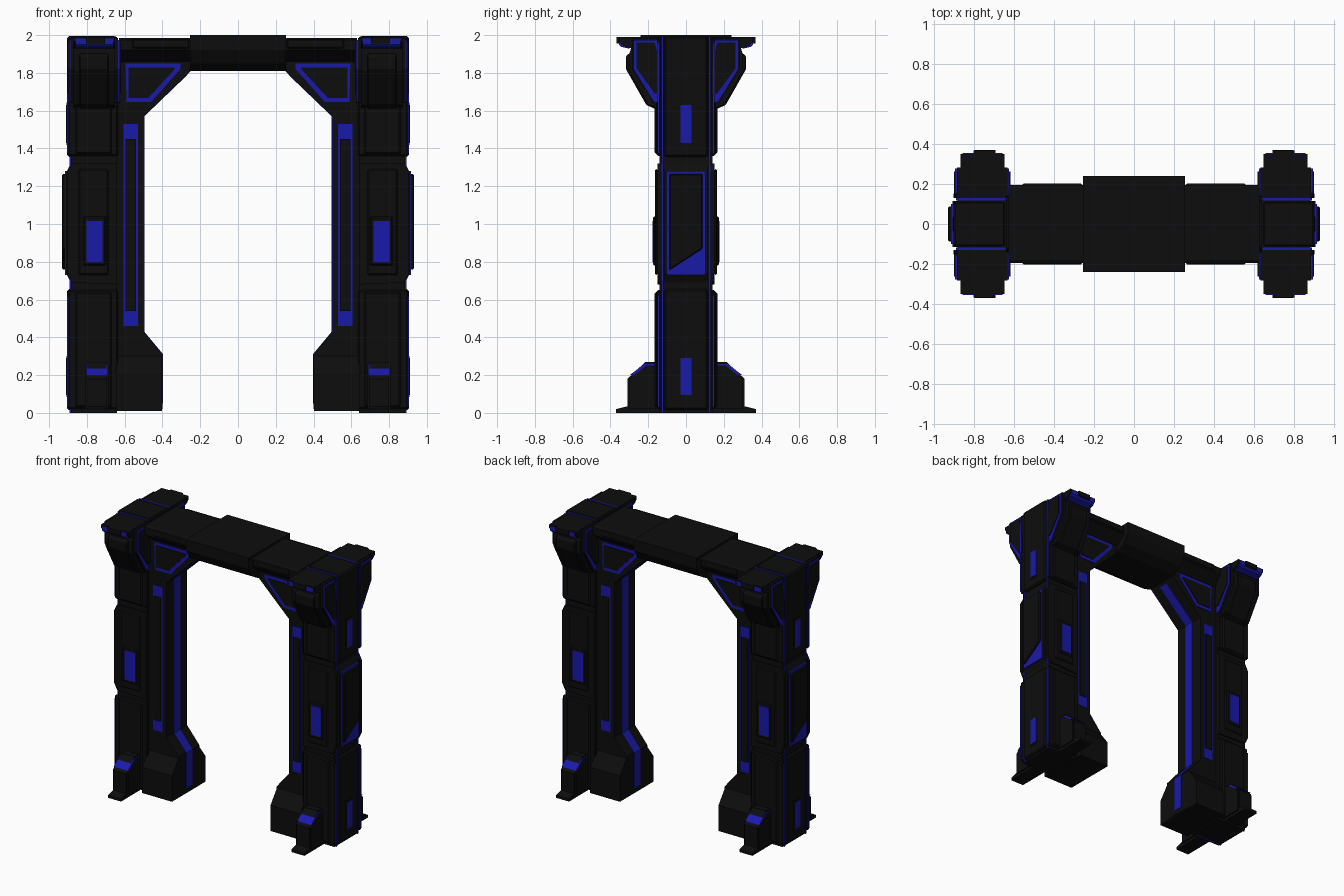
import bpy, bmesh, math


def material(name, rgb):
    m = bpy.data.materials.new(name)
    m.diffuse_color = (*rgb, 1)
    return m


DARK = material("dark_metal", (0.004, 0.004, 0.004))
BLUE = material("blue_glow", (0.01, 0.01, 0.4))


def prism(name, pts, axis, lo, hi, mat=DARK, mirror="X", bevel=0.0):
    """Extrude a profile along an axis: x -> (y,z), y -> (x,z), z -> (x,y)."""
    place = {"x": lambda a, b: (lo, a, b),
             "y": lambda a, b: (a, lo, b),
             "z": lambda a, b: (a, b, lo)}[axis]
    bm = bmesh.new()
    face = bm.faces.new([bm.verts.new(place(a, b)) for a, b in pts])
    ext = bmesh.ops.extrude_face_region(bm, geom=[face])
    moved = [g for g in ext["geom"] if isinstance(g, bmesh.types.BMVert)]
    vec = [0, 0, 0]
    vec["xyz".index(axis)] = hi - lo
    bmesh.ops.translate(bm, verts=moved, vec=vec)
    bmesh.ops.recalc_face_normals(bm, faces=bm.faces)
    mesh = bpy.data.meshes.new(name)
    bm.to_mesh(mesh)
    bm.free()
    mesh.materials.append(mat)
    ob = bpy.data.objects.new(name, mesh)
    bpy.context.collection.objects.link(ob)
    if bevel:
        b = ob.modifiers.new("bevel", "BEVEL")
        b.width, b.segments = bevel, 1
    if mirror in ("X", "XY", "Y"):
        m = ob.modifiers.new("mirror", "MIRROR")
        m.use_axis = ("X" in mirror, "Y" in mirror, False)
        m.use_mirror_merge = False
    if mirror == "ROT":  # half-turn copy for the other pillar
        twin = ob.copy()
        twin.name = name + "_other_side"
        twin.rotation_euler.z = math.pi
        bpy.context.collection.objects.link(twin)
    return ob


def box(name, x, y, z, mat=DARK, mirror="X", bevel=0.0):
    pts = [(x[0], z[0]), (x[1], z[0]), (x[1], z[1]), (x[0], z[1])]
    return prism(name, pts, "y", y[0], y[1], mat, mirror, bevel)


def sym(half):
    """Close a half profile by reflecting its first coordinate."""
    return half + [(-a, b) for a, b in reversed(half)]


# Pillar core, glowing seams and outer spine
box("pillar_core", (0.64, 0.885), (-0.14, 0.14), (0, 1.99))
box("pillar_seam", (0.645, 0.893), (0.118, 0.13), (0, 1.993), BLUE, "XY")
box("spine_lower", (0.645, 0.905), (-0.116, 0.116), (0.015, 0.655), bevel=0.01)
box("spine_upper", (0.645, 0.905), (-0.116, 0.116), (1.355, 1.995), bevel=0.01)
prism("spine_middle", [(0.645, 0.68), (0.885, 0.69), (0.91, 0.74), (0.91, 1.27),
                       (0.885, 1.32), (0.645, 1.32)], "y", -0.116, 0.116)

# Front and back slabs of the pillar with glowing edges
for label, z0, z1 in (("lower", 0.02, 0.65), ("upper", 1.36, 1.985)):
    box(f"slab_{label}", (0.635, 0.9), (0.13, 0.155), (z0, z1), DARK, "XY", 0.008)
    box(f"slab_edge_{label}", (0.66, 0.904), (0.143, 0.15), (z0 + 0.015, z1 - 0.03), BLUE, "XY")
    box(f"slab_panel_{label}", (0.67, 0.86), (0.15, 0.166), (z0 + 0.01, z1 - 0.01), DARK, "XY", 0.01)
prism("slab_middle", [(0.64, 0.68), (0.88, 0.69), (0.905, 0.74), (0.905, 1.27),
                      (0.88, 1.32), (0.64, 1.32)], "y", 0.13, 0.152, DARK, "XY")
box("middle_panel", (0.685, 0.845), (0.15, 0.165), (0.73, 1.29), DARK, "XY", 0.008)
box("window_frame", (0.70, 0.82), (0.16, 0.174), (0.78, 1.04), DARK, "XY", 0.008)
box("front_window", (0.718, 0.802), (0.16, 0.177), (0.80, 1.015), BLUE, "XY")

# Outer side: glowing back plate, clipped cover and two small windows
box("side_glow_plate", (0.9, 0.917), (-0.1, 0.1), (0.73, 1.28), BLUE)
prism("side_cover", [(-0.088, 0.755), (0.088, 0.87), (0.088, 1.265), (-0.088, 1.265)],
      "x", 0.9, 0.932, DARK, "ROT", 0.006)
for label, z0, z1 in (("lower", 0.095, 0.29), ("upper", 1.43, 1.63)):
    box(f"side_window_frame_{label}", (0.89, 0.908), (-0.04, 0.04), (z0 - 0.012, z1 + 0.012))
    box(f"side_window_{label}", (0.89, 0.911), (-0.03, 0.03), (z0, z1), BLUE)

# Flared wings at the pillar top
prism("wing_core", [(0.13, 1.6), (0.165, 1.61), (0.21, 1.63), (0.318, 1.82), (0.318, 1.89),
                    (0.29, 1.91), (0.29, 1.96), (0.13, 1.96)], "x", 0.685, 0.84, DARK, "XY", 0.006)
prism("wing_body", [(0.13, 1.6), (0.165, 1.62), (0.2, 1.63), (0.3, 1.81), (0.3, 1.9),
                    (0.28, 1.97), (0.13, 1.97)], "x", 0.65, 0.87, DARK, "XY")
prism("wing_glow", [(0.14, 1.64), (0.17, 1.645), (0.278, 1.82), (0.278, 1.975), (0.14, 1.975)],
      "x", 0.626, 0.896, BLUE, "XY")
prism("wing_cover", [(0.135, 1.69), (0.165, 1.69), (0.262, 1.825), (0.262, 1.962), (0.165, 1.962),
                     (0.135, 1.82)], "x", 0.62, 0.902, DARK, "XY")
prism("wing_face", [(0.14, 1.65), (0.175, 1.64), (0.284, 1.82), (0.284, 1.985), (0.14, 1.985)],
      "x", 0.635, 0.888, DARK, "XY")
prism("cap", [(0.13, 1.94), (0.29, 1.93), (0.335, 1.945), (0.352, 1.965), (0.352, 1.99),
              (0.13, 1.99)], "x", 0.65, 0.87, DARK, "XY")
prism("cap_glow", [(0.3, 1.928), (0.345, 1.938), (0.356, 1.95), (0.356, 1.983), (0.3, 1.983)],
      "x", 0.66, 0.86, BLUE, "XY")
box("cap_tip", (0.705, 0.805), (0.3, 0.368), (1.955, 1.99), DARK, "XY")

# Outer feet with toes
prism("outer_foot", [(0.13, 0), (0.37, 0), (0.37, 0.02), (0.31, 0.035), (0.31, 0.18),
                     (0.215, 0.27), (0.13, 0.27)], "x", 0.695, 0.8, DARK, "XY")
prism("foot_glow", [(0.15, 0.2), (0.298, 0.2), (0.222, 0.258), (0.15, 0.258)],
      "x", 0.689, 0.806, BLUE, "XY")
prism("foot_cheek", [(0.15, 0.02), (0.3, 0.02), (0.3, 0.18), (0.21, 0.25), (0.15, 0.25)],
      "x", 0.685, 0.81, DARK, "XY")

# Inner column, foot and bracket in one profile, with a strip down the opening
prism("inner_frame", [(0.65, 0.02), (0.4, 0.02), (0.4, 0.31), (0.5, 0.43), (0.5, 1.57),
                      (0.25, 1.81), (0.25, 1.97), (0.65, 1.97)], "y", -0.12, 0.12)
prism("opening_strip", [(0.42, 0.05), (0.396, 0.05), (0.396, 0.31), (0.496, 0.43), (0.496, 1.57),
                        (0.265, 1.792), (0.29, 1.81), (0.53, 1.58), (0.53, 0.42), (0.42, 0.3)],
      "y", -0.036, 0.036, BLUE)
prism("inner_foot", sym([(0.195, 0.01), (0.195, 0.2), (0.12, 0.3)]), "x", 0.402, 0.645)

# Light bar on the inner column faces
box("bar_glow", (0.53, 0.605), (0.11, 0.124), (0.46, 1.53), BLUE, "XY")
box("bar_cover", (0.54, 0.595), (0.11, 0.132), (0.54, 1.45), DARK, "XY")

# Corner bracket frames
prism("bracket_glow", [(0.595, 1.85), (0.305, 1.85), (0.305, 1.82), (0.46, 1.645), (0.59, 1.645)],
      "y", 0.11, 0.126, BLUE, "XY")
prism("bracket_cover", [(0.58, 1.828), (0.335, 1.828), (0.335, 1.82), (0.475, 1.668), (0.58, 1.668)],
      "y", 0.11, 0.132, DARK, "XY")

# Top beam: side spans, thicker middle and face panels
prism("beam_span", sym([(0.12, 1.86), (0.195, 1.92), (0.195, 1.975), (0.18, 1.985)]), "x", 0.24, 0.63)
box("beam_panel", (0.26, 0.56), (0.185, 0.202), (1.93, 1.98), DARK, "XY", 0.006)
prism("beam_middle", sym([(0.13, 1.81), (0.2, 1.85), (0.24, 1.92), (0.24, 2.0)]), "x",
      -0.255, 0.255, DARK, "")
